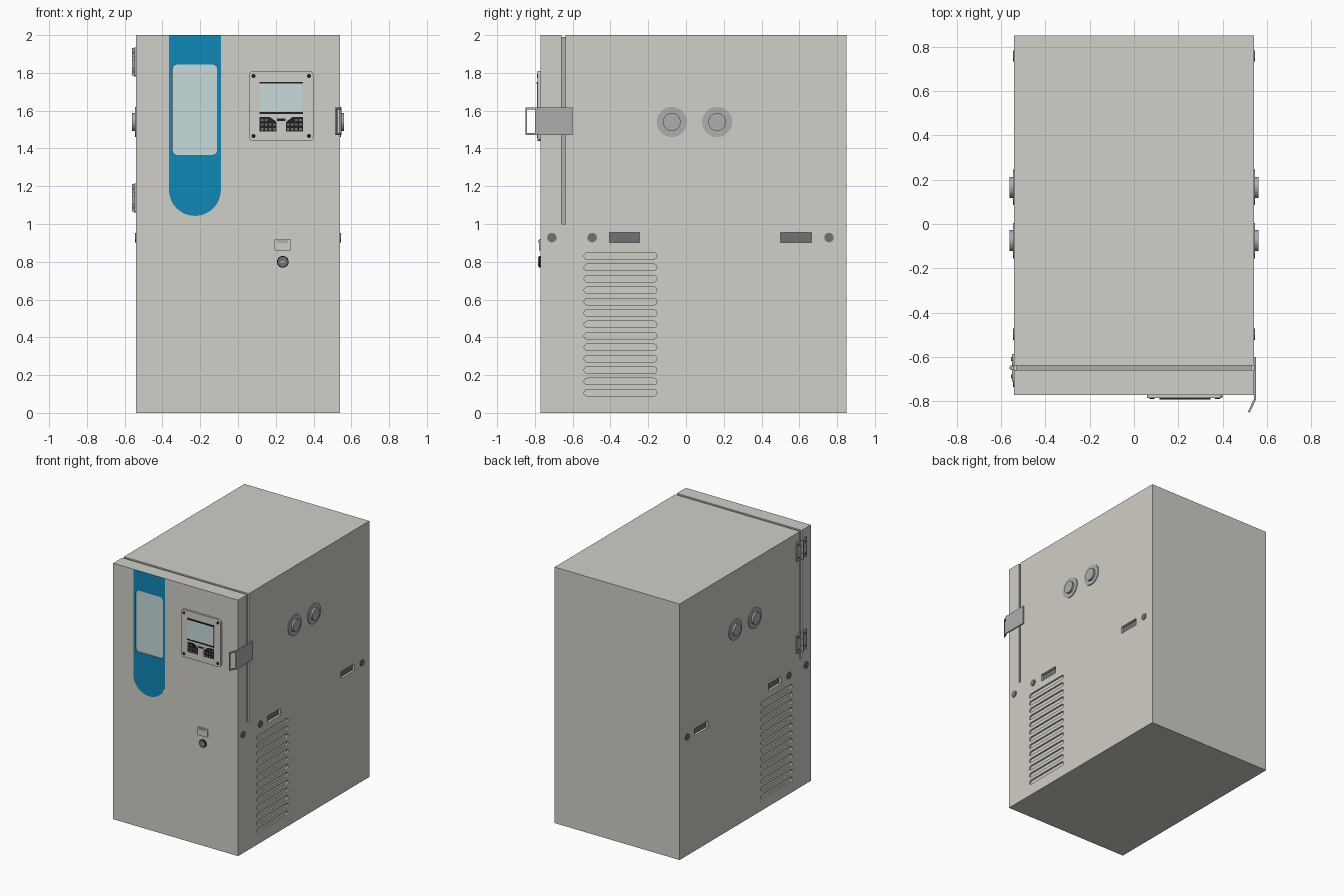
import bpy, bmesh, math
from mathutils import Vector

if "Cube" in bpy.data.objects:
    bpy.data.objects.remove(bpy.data.objects["Cube"])

W, F, B, H = 0.54, -0.77, 0.85, 2.0      # half width, front, back, height


def mat(name, r, g, b):
    m = bpy.data.materials.new(name)
    m.diffuse_color = (r, g, b, 1)
    m.use_nodes = True
    m.node_tree.nodes["Principled BSDF"].inputs["Base Color"].default_value = m.diffuse_color
    return m


BODY = mat("warm_grey", 0.64, 0.62, 0.57)
BLUE = mat("blue", 0.005, 0.25, 0.48)
GLASS = mat("pale_glass", 0.57, 0.71, 0.70)
STEEL = mat("steel", 0.42, 0.42, 0.42)
DARK = mat("dark_grey", 0.17, 0.17, 0.17)
BLACK = mat("black", 0.015, 0.015, 0.015)


def rrect(cu, cv, w, h, r=0.0, n=6):
    """Rounded rectangle outline; r = w/2 = h/2 gives a circle."""
    if r == 0:
        return [(cu + a * w / 2, cv + b * h / 2) for a, b in ((1, 1), (-1, 1), (-1, -1), (1, -1))]
    pts = []
    for k, (a, b) in enumerate(((1, 1), (-1, 1), (-1, -1), (1, -1))):
        for i in range(n + 1):
            t = math.pi / 2 * (k + i / n)
            p = (cu + a * (w / 2 - r) + r * math.cos(t), cv + b * (h / 2 - r) + r * math.sin(t))
            if not pts or math.dist(p, pts[-1]) > 1e-5:
                pts.append(p)
    if math.dist(pts[0], pts[-1]) < 1e-5:
        pts.pop()
    return pts


def circle(cu, cv, r):
    return rrect(cu, cv, 2 * r, 2 * r, r, 8)


def prism(bm, pts, a, b, axis):
    """Extrude a 2D outline from a to b along an axis."""
    def place(u, v, t):
        return {"x": (t, u, v), "y": (u, t, v), "z": (u, v, t)}[axis]
    lo = [bm.verts.new(place(u, v, a)) for u, v in pts]
    hi = [bm.verts.new(place(u, v, b)) for u, v in pts]
    n = len(pts)
    bm.faces.new(lo)
    bm.faces.new(hi)
    for i in range(n):
        bm.faces.new((lo[i], lo[(i + 1) % n], hi[(i + 1) % n], hi[i]))


def part(name, shapes, material=None, smooth=True):
    """Object made of several prisms: (outline, from, to, axis)."""
    bm = bmesh.new()
    for s in shapes:
        prism(bm, *s)
    bmesh.ops.recalc_face_normals(bm, faces=bm.faces)
    me = bpy.data.meshes.new(name)
    bm.to_mesh(me)
    bm.free()
    ob = bpy.data.objects.new(name, me)
    bpy.context.collection.objects.link(ob)
    if material:
        me.materials.append(material)
    if smooth:
        me.shade_smooth()
        me.set_sharp_from_angle(angle=math.radians(35))
    return ob


def cut(ob, shapes):
    """Boolean the prisms away from ob and drop the cutter."""
    cutter = part("cutter", shapes, None, False)
    cutter.hide_render = True
    m = ob.modifiers.new("cut", "BOOLEAN")
    m.object, m.operation, m.solver = cutter, "DIFFERENCE", "EXACT"
    bpy.context.view_layer.objects.active = ob
    bpy.ops.object.modifier_apply(modifier=m.name)
    bpy.data.objects.remove(cutter)


def u_band(out, top, inn, inn_top):
    return [(-out, 1.0), (-out, top), (out, top), (out, 1.0),
            (inn, 1.0), (inn, inn_top), (-inn, inn_top), (-inn, 1.0)]


# Cabinet with door gap, window recess, louvres and side pockets
window = rrect(-0.228, 1.605, 0.236, 0.48, 0.025)
pockets = [(-0.325, 0.16), (0.583, 0.165)]
cabinet = part("cabinet", [(rrect(0, (F + B) / 2, 2 * W, B - F), 0, H, "z")], BODY, False)
cuts = [(u_band(0.6, 2.1, W - 0.012, H - 0.012), -0.658, -0.638, "y"),
        (window, F - 0.05, F + 0.012, "y")]
for s in (1, -1):
    for i in range(13):
        cuts.append((rrect(-0.347, 0.106 + i * 0.0604, 0.385, 0.034, 0.017), s * (W - 0.012), s * 0.6, "x"))
    for y, w in pockets:
        cuts.append((rrect(y, 0.928, w, 0.054), s * (W - 0.02), s * 0.6, "x"))
cut(cabinet, cuts)
part("door_gasket", [(u_band(W - 0.01, H - 0.01, W - 0.03, H - 0.03), -0.658, -0.638, "y")], STEEL, False)

# Blue front stripe with round lower end, and its window
cx, r = -0.228, 0.137
arc = [(cx + r * math.cos(t), 1.18 + r * math.sin(t)) for t in
       (math.pi + math.pi * i / 24 for i in range(25))]
stripe = part("front_stripe", [([(cx + r, H), (cx - r, H)] + arc, F - 0.001, F + 0.003, "y")], BLUE, False)
cut(stripe, [(window, F - 0.05, F + 0.05, "y")])
part("window_pane", [(rrect(cx, 1.605, 0.234, 0.478, 0.025), F + 0.006, F + 0.02, "y")], GLASS, False)

# Control panel
px, pz, P = 0.229, 1.625, F - 0.015
part("control_panel", [(rrect(px, pz, 0.34, 0.37, 0.022), P, F + 0.002, "y")], BODY)
part("panel_screws", [(circle(px + a * 0.147, pz + b * 0.159, 0.011), P - 0.003, P + 0.002, "y")
                      for a in (1, -1) for b in (1, -1)], BLACK)
part("screen", [(rrect(px, 1.668, 0.226, 0.16), P - 0.004, P + 0.002, "y")], GLASS, False)
part("screen_bars", [(rrect(px, z, 0.23, 0.01), P - 0.006, P + 0.002, "y")
                     for z in (1.748, 1.588)], BLACK, False)
part("panel_label_bar", [(rrect(px, 1.552, 0.045, 0.011), P - 0.003, P + 0.002, "y")], BLACK, False)
pads, keys = [], []
for s in (1, -1):
    outline = [(0.115, 1.49), (0.115, 1.567), (0.06, 1.567), (0.025, 1.54), (0.025, 1.49)]
    pads.append(([(px + s * u, v) for u, v in outline], P - 0.002, P + 0.002, "y"))
    for row in range(3):
        for col in range(4):
            if row < 2 or col > 1:
                keys.append((rrect(px + s * (0.037 + col * 0.0215), 1.502 + row * 0.0245, 0.014, 0.012),
                             P - 0.005, P - 0.001, "y"))
part("keypads", pads, BLACK, False)
part("keypad_keys", keys, DARK, False)

# Lock plate and knob
part("lock_plate", [(rrect(0.237, 0.89, 0.085, 0.062, 0.004, 2), F - 0.008, F + 0.002, "y")], BODY)
part("lock_plate_bar", [(rrect(0.237, 0.907, 0.055, 0.014), F - 0.01, F, "y")], STEEL, False)
part("knob_ring", [(circle(0.237, 0.80, 0.031), F - 0.008, F + 0.002, "y")], BLACK)
part("knob", [(circle(0.237, 0.80, 0.026), F - 0.013, F, "y")], DARK)
part("knob_slot", [(rrect(0.237, 0.80, 0.026, 0.007), F - 0.014, F, "y")], STEEL, False)

# Both sides: ports, plugs and pocket floors
for s, side in ((1, "right"), (-1, "left")):
    ports = (-0.075, 0.165)
    part(side + "_port_flanges", [(circle(y, 1.54, 0.08), s * (W - 0.002), s * (W + 0.006), "x")
                                  for y in ports], STEEL)
    part(side + "_port_caps", [(circle(y, 1.54, 0.047), s * W, s * (W + 0.021), "x")
                               for y in ports], STEEL)
    part(side + "_plugs", [(circle(y, 0.928, 0.025), s * (W - 0.002), s * (W + 0.006), "x")
                           for y in (-0.71, -0.497, 0.757)], DARK)
    part(side + "_pocket_floors", [(rrect(y, 0.928, w, 0.054), s * (W - 0.018), s * (W - 0.025), "x")
                                   for y, w in pockets], DARK, False)

# Door handle: flat plate bent inward at the front, open frame at the tip
bend = [(W, -0.60), (W + 0.009, -0.60), (W + 0.009, -0.793), (W - 0.018, -0.85),
        (W - 0.026, -0.846), (W, -0.79)]
handle = part("door_handle", [(bend, 1.472, 1.616, "z")], STEEL, False)
cut(handle, [(rrect(-0.821, 1.544, 0.042, 0.122), 0.4, 0.7, "x")])

# Left door hinges: two leaves, knuckles and screws
for k, z in enumerate((1.858, 1.138)):
    name = ("upper", "lower")[k] + "_hinge"
    part(name + "_leaves", [(rrect(-0.648 + d * 0.035, z, 0.056, 0.152, 0.006, 3), -W + 0.001, -W - 0.01, "x")
                            for d in (1, -1)], STEEL)
    part(name + "_barrel", [((circle(-W - 0.011, -0.648, 0.011)), z + d - 0.023, z + d + 0.023, "z")
                            for d in (-0.05, 0, 0.05)], STEEL)
    part(name + "_screws", [(circle(-0.648 + a * 0.04, z + b * 0.05, 0.009), -W, -W - 0.014, "x")
                            for a in (1, -1) for b in (1, -1)], DARK)
